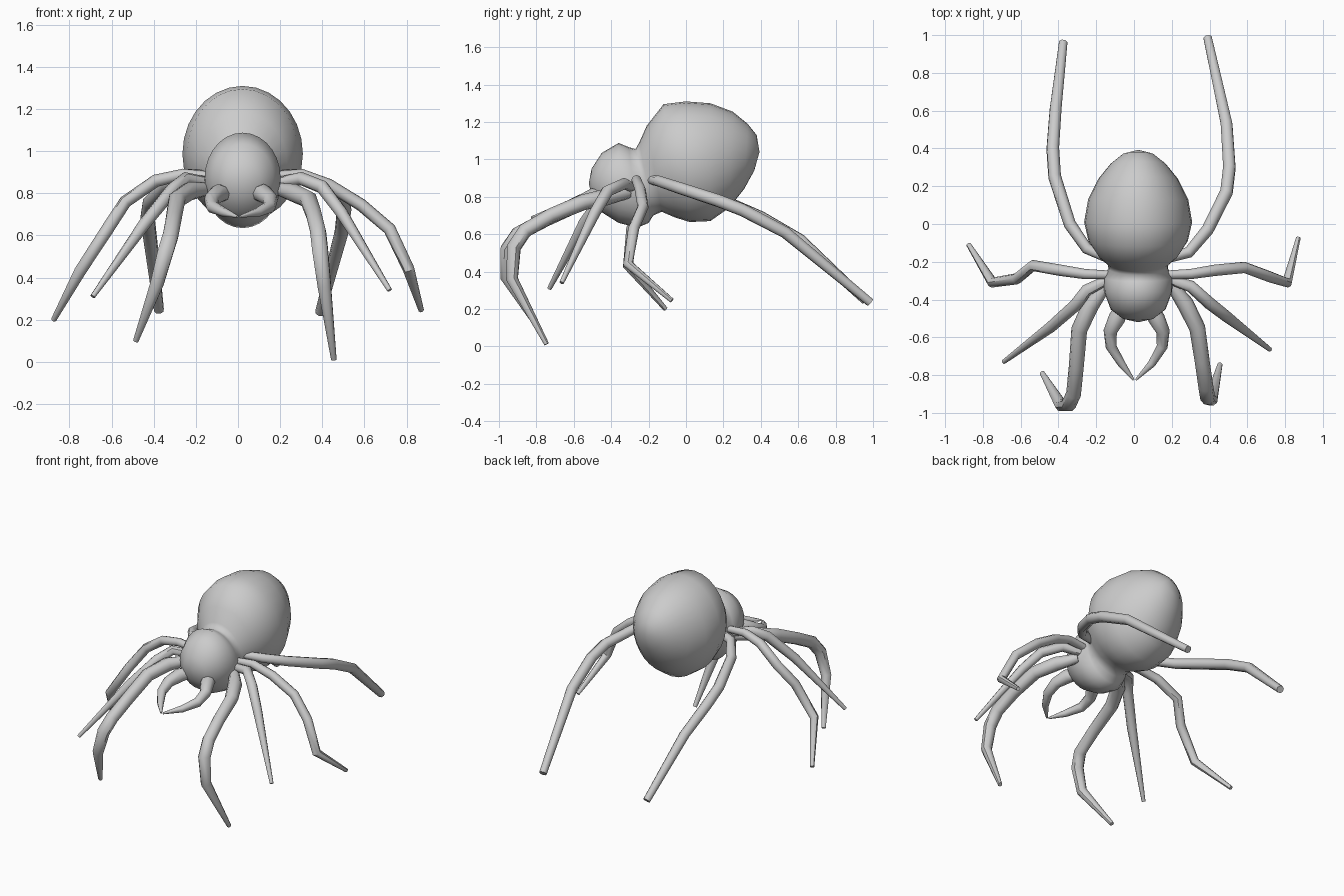
import bpy
import bmesh
from math import cos, sin, tau

CENTRE_X = 0.022
SEGS = 28


def loft(name, front, rings, back):
    """Skin tilted elliptical rings: (top y, top z, bottom y, bottom z, half width)."""
    bm = bmesh.new()
    loops = []
    for ty, tz, by, bz, w in rings:
        loop = []
        for i in range(SEGS):
            a = tau * i / SEGS
            t = (1 + cos(a)) / 2
            loop.append(bm.verts.new((CENTRE_X + w * sin(a), by + (ty - by) * t, bz + (tz - bz) * t)))
        loops.append(loop)
    tips = [bm.verts.new((CENTRE_X, *p)) for p in (front, back)]
    for i in range(SEGS):
        j = (i + 1) % SEGS
        for a, b in zip(loops, loops[1:]):
            bm.faces.new((a[i], a[j], b[j], b[i]))
        bm.faces.new((tips[0], loops[0][j], loops[0][i]))
        bm.faces.new((tips[1], loops[-1][i], loops[-1][j]))
    bmesh.ops.recalc_face_normals(bm, faces=bm.faces)
    for f in bm.faces:
        f.smooth = True
    me = bpy.data.meshes.new(name)
    bm.to_mesh(me)
    bm.free()
    ob = bpy.data.objects.new(name, me)
    bpy.context.collection.objects.link(ob)
    return ob


def tube(name, points, radii):
    """Tapered tube through a few joints, converted to a mesh."""
    cu = bpy.data.curves.new(name, 'CURVE')
    cu.dimensions = '3D'
    cu.bevel_depth = 1.0
    cu.bevel_resolution = 2
    cu.use_fill_caps = True
    sp = cu.splines.new('POLY')
    sp.points.add(len(points) - 1)
    for p, co, r in zip(sp.points, points, radii):
        p.co = (*co, 1)
        p.radius = r
    ob = bpy.data.objects.new(name, cu)
    bpy.context.collection.objects.link(ob)
    bpy.ops.object.select_all(action='DESELECT')
    ob.select_set(True)
    bpy.context.view_layer.objects.active = ob
    bpy.ops.object.convert(target='MESH')
    bpy.ops.object.shade_smooth_by_angle(angle=0.8)


# Body: round head, narrow waist, large abdomen
loft("body", (-0.52, 0.87), [
    (-0.505, 0.95, -0.50, 0.79, 0.08),
    (-0.45, 1.035, -0.455, 0.72, 0.145),
    (-0.36, 1.088, -0.36, 0.66, 0.18),
    (-0.305, 1.065, -0.26, 0.635, 0.182),
    (-0.27, 1.055, -0.20, 0.66, 0.158),
    (-0.25, 1.09, -0.175, 0.70, 0.16),
    (-0.21, 1.18, -0.13, 0.72, 0.21),
    (-0.12, 1.295, -0.06, 0.69, 0.263),
    (0.00, 1.31, 0.02, 0.665, 0.286),
    (0.13, 1.30, 0.13, 0.67, 0.265),
    (0.25, 1.255, 0.23, 0.74, 0.21),
    (0.33, 1.19, 0.31, 0.84, 0.145),
    (0.378, 1.13, 0.365, 0.94, 0.08),
], (0.393, 1.04))

# Front legs: arched forward, tips hooked back
R1 = (.03, .045, .043, .04, .04, .04, .034, .014)
tube("front_leg_right", [(.19, -.31, .82), (.27, -.42, .80), (.335, -.55, .77), (.36, -.72, .70),
                         (.38, -.86, .62), (.39, -.92, .53), (.41, -.93, .36), (.455, -.745, .012)], R1)
tube("front_leg_left", [(-.14, -.31, .82), (-.23, -.43, .81), (-.29, -.56, .77), (-.305, -.75, .68),
                        (-.32, -.90, .60), (-.345, -.955, .52), (-.385, -.96, .37), (-.485, -.79, .10)], R1)

# Second legs: thin and fairly straight
R2 = (.025, .032, .033, .03, .012)
tube("second_leg_right", [(.18, -.29, .85), (.30, -.33, .87), (.40, -.42, .83), (.49, -.49, .71), (.72, -.665, .34)], R2)
tube("second_leg_left", [(-.13, -.29, .85), (-.25, -.35, .87), (-.31, -.43, .82), (-.44, -.545, .66), (-.69, -.73, .31)], R2)

# Third legs: out sideways with bent tips
R3 = (.022, .027, .03, .03, .03, .028, .013)
tube("third_leg_right", [(.15, -.27, .88), (.30, -.265, .89), (.43, -.245, .84), (.585, -.23, .745),
                         (.72, -.28, .63), (.81, -.31, .44), (.87, -.075, .245)], R3)
tube("third_leg_left", [(-.11, -.27, .88), (-.26, -.265, .89), (-.39, -.245, .86), (-.535, -.22, .76),
                        (-.62, -.29, .63), (-.75, -.31, .43), (-.875, -.11, .20)], R3)

# Hind legs: long, trailing backwards, blunt ends
R4 = (.024, .03, .033, .035, .035, .033, .024)
tube("hind_leg_right", [(.15, -.19, .89), (.29, -.15, .885), (.39, -.03, .845), (.49, .17, .78),
                        (.505, .30, .73), (.49, .53, .61), (.39, .985, .235)], R4)
tube("hind_leg_left", [(-.12, -.19, .89), (-.25, -.13, .885), (-.34, .0, .84), (-.42, .25, .755),
                       (-.43, .40, .69), (-.415, .61, .57), (-.375, .96, .245)], R4)

# Fangs: curved pincers meeting in front of the head
for side, s in (("right", 1), ("left", -1)):
    xs = (.07, .105, .14, .135, .08, .006)
    path = ((-.42, .80), (-.50, .80), (-.57, .77), (-.65, .735), (-.74, .71), (-.825, .69))
    tube("fang_" + side, [(0.014 + s * x - (0.01 if x < .01 else 0), y, z) for x, (y, z) in zip(xs, path)],
         (.035, .045, .036, .03, .022, .006))
